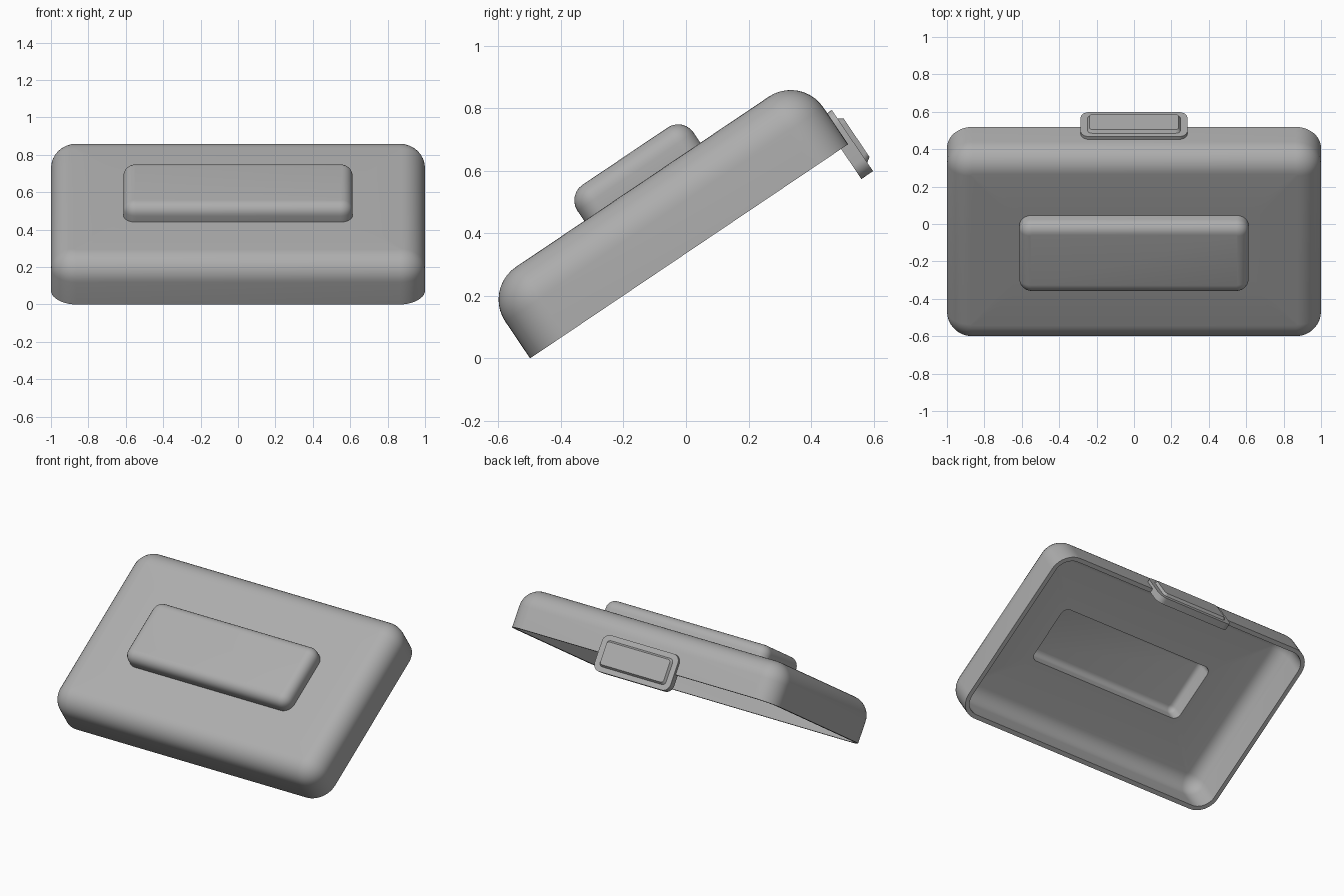
import bpy, bmesh, math
from mathutils import Matrix

if "Cube" in bpy.data.objects:
    bpy.data.objects.remove(bpy.data.objects["Cube"])

LENGTH = 1.227      # lid depth along its own slope
MID = LENGTH / 2
TILT = Matrix.Translation((0, -0.499, 0)) @ Matrix.Rotation(math.radians(33.95), 4, 'X')

grey = bpy.data.materials.new("dark_grey")
grey.diffuse_color = (0.42, 0.42, 0.42, 1)
grey.use_nodes = True
grey.node_tree.nodes["Principled BSDF"].inputs["Base Color"].default_value = grey.diffuse_color


def ring(hx, hy, r, z, cy=0.0, n=10):
    """Rounded rectangle outline at height z."""
    pts = []
    for k, (sx, sy) in enumerate([(1, 1), (-1, 1), (-1, -1), (1, -1)]):
        for i in range(n + 1):
            a = math.pi / 2 * (k + i / n)
            pts.append((sx * (hx - r) + r * math.cos(a),
                        cy + sy * (hy - r) + r * math.sin(a), z))
    return pts


def fillet(hx, hy, corner, top, r, cy, n=10):
    """Outlines rolling from a vertical wall over to a flat top."""
    out = []
    for i in range(n + 1):
        a = math.pi / 2 * i / n
        d = r * (1 - math.cos(a))
        out.append(ring(hx - d, hy - d, corner - d, top - r + r * math.sin(a), cy))
    return out


def loft(name, rings, matrix):
    bm = bmesh.new()
    loops = [[bm.verts.new(p) for p in pts] for pts in rings]
    for a, b in zip(loops, loops[1:]):
        for i in range(len(a)):
            j = (i + 1) % len(a)
            bm.faces.new((a[i], a[j], b[j], b[i]))
    bm.faces.new(loops[0])
    bm.faces.new(loops[-1])
    bmesh.ops.recalc_face_normals(bm, faces=bm.faces)
    mesh = bpy.data.meshes.new(name)
    bm.to_mesh(mesh)
    bm.free()
    mesh.transform(matrix)
    mesh.materials.append(grey)
    ob = bpy.data.objects.new(name, mesh)
    bpy.context.collection.objects.link(ob)
    bpy.ops.object.select_all(action='DESELECT')
    bpy.context.view_layer.objects.active = ob
    ob.select_set(True)
    bpy.ops.object.shade_smooth_by_angle(angle=math.radians(30))
    return ob


def shell_side(t):
    """Lid wall, top and raised grip, offset inward by t."""
    hx, hy, c = 1 - t, MID - t, 0.135 - t
    gx, gy, gc = 0.613 - t, 0.224 - t, 0.066 - t * 0.8
    rings = [ring(hx, hy, c, 0, MID)]
    rings += fillet(hx, hy, c, 0.268 - t, 0.126 - t, MID)
    rings.append(ring(gx, gy, gc, 0.268 - t, MID))
    rings += fillet(gx, gy, gc, 0.367 - t, 0.06 - t * 0.8, MID, 6)
    return rings


# Hollow lid with raised grip: outside skin, rim, then inside skin
loft("lid_shell", shell_side(0)[::-1] + shell_side(0.028), TILT)

# Latch on the back wall: rounded plate with a raised panel
latch = [
    ring(0.285, 0.118, 0.05, 1.200),
    ring(0.285, 0.118, 0.05, 1.245),
    ring(0.248, 0.085, 0.025, 1.245),
    ring(0.238, 0.074, 0.018, 1.261),
]
loft("latch", latch,
     TILT @ Matrix.Translation((0, 0, 0.002)) @ Matrix.Rotation(-math.pi / 2, 4, 'X'))
